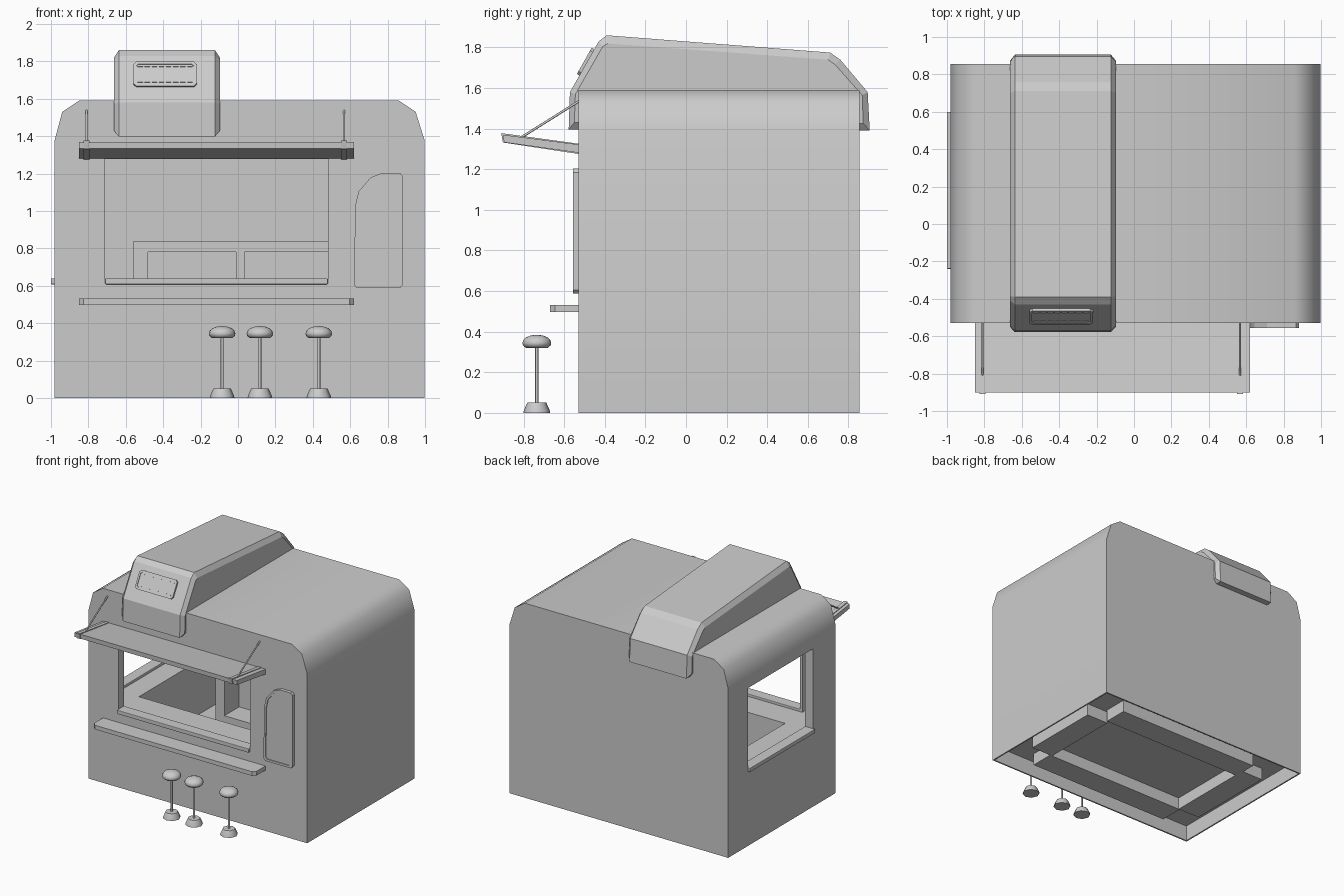
import bpy, bmesh
from math import cos, sin, pi, radians
from mathutils import Vector, Matrix

old = bpy.data.objects.get("Cube")
if old:
    bpy.data.objects.remove(old, do_unlink=True)

grey = bpy.data.materials.new("plain grey")
grey.use_nodes = True
grey.diffuse_color = (0.6, 0.6, 0.6, 1)
grey.node_tree.nodes["Principled BSDF"].inputs["Base Color"].default_value = (0.6, 0.6, 0.6, 1)


def loft(name, rings, smooth=None):
    """Skin closed rings of equal length and cap both ends."""
    bm = bmesh.new()
    loops = [[bm.verts.new(p) for p in ring] for ring in rings]
    n = len(loops[0])
    for a, b in zip(loops, loops[1:]):
        for i in range(n):
            j = (i + 1) % n
            bm.faces.new((a[i], a[j], b[j], b[i]))
    bm.faces.new(loops[0])
    bm.faces.new(loops[-1])
    bmesh.ops.recalc_face_normals(bm, faces=bm.faces)
    mesh = bpy.data.meshes.new(name)
    bm.to_mesh(mesh)
    bm.free()
    mesh.materials.append(grey)
    obj = bpy.data.objects.new(name, mesh)
    bpy.context.collection.objects.link(obj)
    if smooth:
        smooth_by(obj, smooth)
    return obj


def activate(obj):
    bpy.ops.object.select_all(action='DESELECT')
    obj.select_set(True)
    bpy.context.view_layer.objects.active = obj


def smooth_by(obj, angle):
    activate(obj)
    bpy.ops.object.shade_smooth_by_angle(angle=radians(angle))


def apply_all(obj):
    activate(obj)
    for m in list(obj.modifiers):
        bpy.ops.object.modifier_apply(modifier=m.name)


def box(name, x, y, z, bevel=0):
    ring = [(x[0], y[0]), (x[1], y[0]), (x[1], y[1]), (x[0], y[1])]
    obj = loft(name, [[(px, py, h) for px, py in ring] for h in z])
    if bevel:
        m = obj.modifiers.new("bevel", 'BEVEL')
        m.width, m.segments = bevel, 2
        apply_all(obj)
    return obj


def cut(obj, cutter):
    cutter.hide_render = True
    m = obj.modifiers.new("cut", 'BOOLEAN')
    m.object, m.operation, m.solver = cutter, 'DIFFERENCE', 'EXACT'
    apply_all(obj)
    bpy.data.objects.remove(cutter, do_unlink=True)


def along_x(pts, x):
    return [(x, y, z) for y, z in pts]


def along_y(pts, y):
    return [(x, y, z) for x, z in pts]


def inset(pts, d):
    """Shrink a flat outline by d on every side."""
    lo = [min(p[k] for p in pts) for k in (0, 1)]
    hi = [max(p[k] for p in pts) for k in (0, 1)]
    mid = [(a + b) / 2 for a, b in zip(lo, hi)]
    f = [1 - 2 * d / (b - a) for a, b in zip(lo, hi)]
    return [tuple(mid[k] + (p[k] - mid[k]) * f[k] for k in (0, 1)) for p in pts]


def lathe(name, profile, x, y, sides, smooth=None):
    return loft(name, [[(x + r * cos(2 * pi * i / sides), y + r * sin(2 * pi * i / sides), z)
                        for i in range(sides)] for r, z in profile], smooth)


def rod(name, a, b, r):
    a, b = Vector(a), Vector(b)
    q = (b - a).to_track_quat('Z', 'Y')
    ring = [q @ Vector((r * cos(pi * i / 4), r * sin(pi * i / 4), 0)) for i in range(8)]
    return loft(name, [[p + v for v in ring] for p in (a, b)], 50)


FRONT, BACK = -0.53, 0.855
WALL, JAMB = 0.012, 0.07

# Thin-walled stall with a rounded roof, open underneath
shape = [(-0.98, 0), (-0.98, 1.38), (-0.94, 1.53), (-0.85, 1.59),
         (0.86, 1.59), (0.95, 1.53), (0.997, 1.38), (0.997, 0)]
hollow = [(x, -0.2 if z < 0.2 else z) for x, z in inset(shape, WALL)]
stall = loft("stall_body", [along_y(shape, y) for y in (FRONT, BACK)])
cut(stall, loft("hollow_cutter", [along_y(hollow, y) for y in (FRONT + WALL, BACK - WALL)]))
cut(stall, box("front_window_cutter", (-0.71, 0.48), (-0.7, -0.4), (0.61, 1.29)))
cut(stall, box("side_window_cutter", (-1.1, -0.85), (-0.24, 0.6), (0.61, 1.29)))
smooth_by(stall, 45)

# Deep window frames and sills
t = 0.02
frame = box("front_window_frame", (-0.71 - t, 0.48 + t), (FRONT + 0.005, FRONT + JAMB),
            (0.61 - t, 1.29 + t))
cut(frame, box("frame_cutter", (-0.71, 0.48), (-0.7, -0.4), (0.61, 1.29)))
frame = box("side_window_frame", (-0.975, -0.98 + JAMB), (-0.24 - t, 0.6 + t),
            (0.61 - t, 1.29 + t))
cut(frame, box("frame_cutter", (-1.1, -0.85), (-0.24, 0.6), (0.61, 1.29)))
box("front_sill", (-0.71, 0.48), (FRONT - 0.02, FRONT + JAMB), (0.608, 0.64), 0.004)
box("side_sill", (-1.0, -0.98 + JAMB), (-0.24, 0.6), (0.608, 0.64), 0.004)

# Floor with four beams below it
box("floor", (-0.975, 0.99), (-0.525, 0.85), (0.13, 0.18))
box("front_floor_beam", (-0.65, 0.67), (-0.42, -0.22), (0.03, 0.14))
box("back_floor_beam", (-0.65, 0.67), (0.47, 0.67), (0.03, 0.14))
box("left_floor_beam", (0.65, 0.85), (-0.22, 0.45), (0.03, 0.14))
box("right_floor_beam", (-0.84, -0.64), (-0.22, 0.55), (0.03, 0.14))

# Inner counters and open-fronted back cabinet
box("front_counter", (-0.975, 0.6), (-0.525, -0.23), (0.18, 0.62))
box("side_counter", (-0.975, -0.735), (-0.23, 0.85), (0.18, 0.62))
cabinet = box("back_cabinet", (-0.56, 0.99), (0.51, 0.85), (0.18, 0.84))
for i in range(3):
    x = -0.48 + 0.515 * i
    cut(cabinet, box("cabinet_cutter", (x, min(x + 0.47, 0.9)), (0.4, 0.7), (0.25, 0.78)))

# Roof hood: chamfered band wrapping over the top
outer = [(-0.578, 1.397), (-0.572, 1.58), (-0.43, 1.83), (-0.39, 1.86), (0.71, 1.775),
         (0.76, 1.74), (0.895, 1.58), (0.905, 1.392), (0.83, 1.392), (0.83, 1.55),
         (-0.5, 1.55), (-0.5, 1.397)]
inner = [(-0.55, 1.43), (-0.545, 1.57), (-0.41, 1.805), (-0.385, 1.82), (0.7, 1.74),
         (0.735, 1.715), (0.868, 1.565), (0.873, 1.425), (0.83, 1.425), (0.83, 1.55),
         (-0.5, 1.55), (-0.5, 1.43)]
loft("roof_hood", [along_x(inner, -0.663), along_x(outer, -0.637),
                   along_x(outer, -0.123), along_x(inner, -0.097)])

# Vent on the sloping front of the hood
place = Matrix.Translation((-0.39, -0.489, 1.727)) @ Matrix.Rotation(-0.511, 4, 'X')
w, h, c = 0.17, 0.074, 0.016
plate = [(-w + c, -h), (w - c, -h), (w, -h + c), (w, h - c),
         (w - c, h), (-w + c, h), (-w, h - c), (-w, -h + c)]
steps = [(0, 0.01), (0, -0.014), (0.014, -0.014), (0.014, -0.009)]
vent = loft("vent_frame", [along_y(inset(plate, d), y) for d, y in steps])
vent.matrix_world = place
for i in range(8):
    x = -0.133 + i * 0.038
    for z in (-0.047, 0.047):
        slot = box("vent_rib", (x - 0.014, x + 0.014), (-0.012, 0), (z - 0.003, z + 0.003))
        slot.matrix_world = place

# Awning with end beams and stay rods
sheet = [(-0.9, 1.37), (-0.897, 1.333), (-0.5, 1.277), (-0.5, 1.318)]
beam = [(-0.91, 1.378), (-0.902, 1.332), (-0.5, 1.271), (-0.5, 1.322)]
loft("awning", [along_x(sheet, x) for x in (-0.85, 0.62)])
for x in (-0.81, 0.567):
    loft("awning_beam", [along_x(beam, x + d) for d in (-0.015, 0.015)])
    rod("awning_stay", (x, -0.815, 1.355), (x, -0.52, 1.54), 0.006)

# Outside serving shelf with clipped front corners
c = 0.025
plan = [(-0.85, FRONT + 0.005), (-0.85, -0.67 + c), (-0.85 + c, -0.67),
        (0.62 - c, -0.67), (0.62, -0.67 + c), (0.62, FRONT + 0.005)]
loft("serving_shelf", [[(x, y, z) for x, y in plan] for z in (0.497, 0.531)])

# Side panel with a cut-away corner and recessed middle
panel = [(0.62, 0.605), (0.637, 0.587), (0.865, 0.587), (0.882, 0.605), (0.882, 1.185),
         (0.867, 1.203), (0.77, 1.203), (0.71, 1.18), (0.645, 1.105), (0.627, 1.03)]
steps = [(0, -0.525), (0, -0.557), (0.018, -0.557), (0.018, -0.55)]
loft("wall_panel", [along_y(inset(panel, d), y) for d, y in steps])

# Stools
for x in (-0.085, 0.117, 0.432):
    y = -0.735
    lathe("stool_base", [(0.066, 0), (0.064, 0.012), (0.047, 0.05)], x, y, 8, 50)
    lathe("stool_post", [(0.008, 0.04), (0.008, 0.33)], x, y, 8, 50)
    lathe("stool_seat", [(0.053, 0.32), (0.068, 0.332), (0.071, 0.345), (0.066, 0.36),
                         (0.052, 0.373), (0.03, 0.381), (0.01, 0.384)], x, y, 16, 60)
